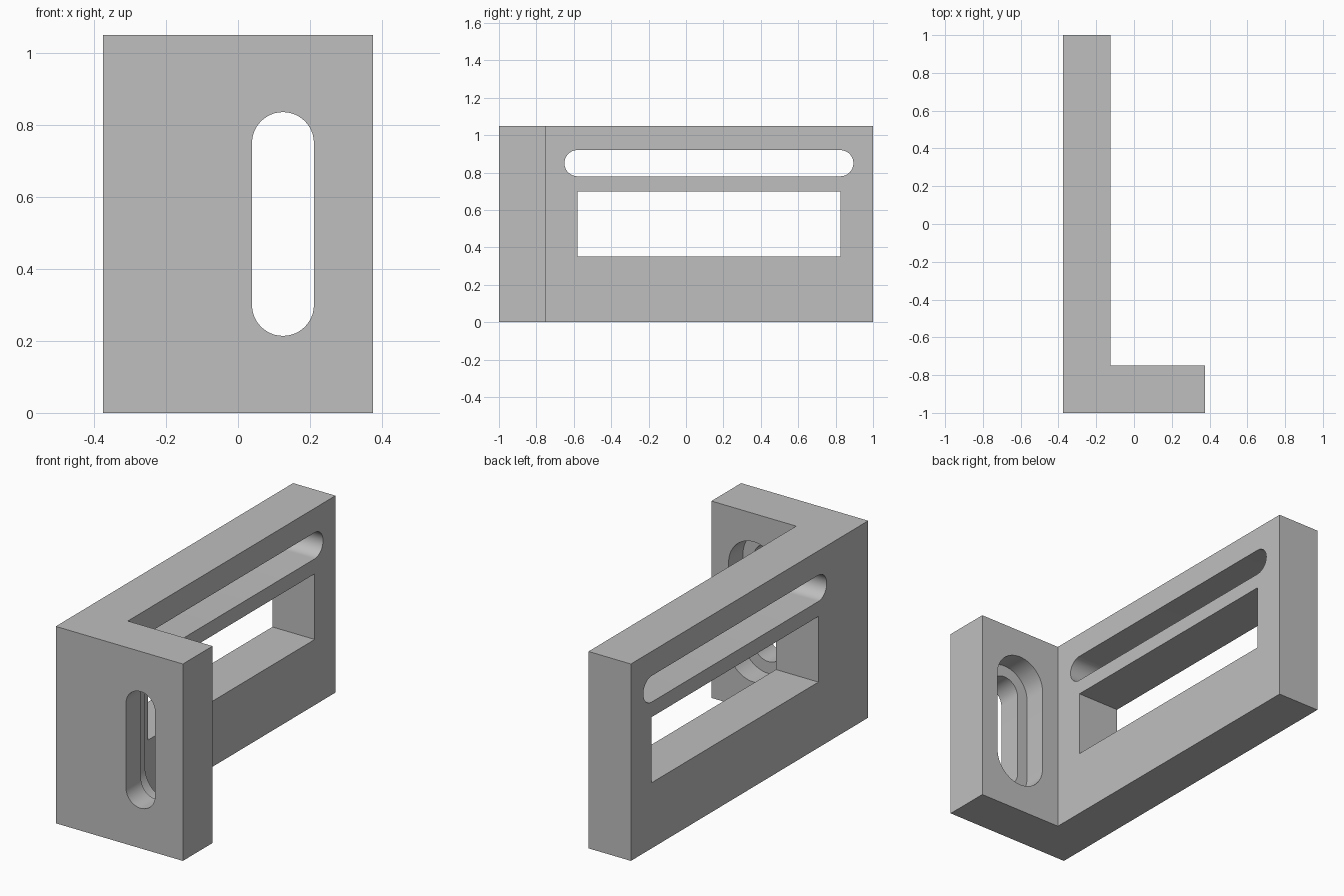
import bpy
import bmesh
from math import cos, sin, pi, radians
from mathutils import Vector

cube = bpy.data.objects.get("Cube")
if cube:
    bpy.data.objects.remove(cube, do_unlink=True)

HEIGHT = 1.05

# Plain grey metal
grey = bpy.data.materials.new("light_grey")
grey.use_nodes = True
colour = (0.52, 0.52, 0.52, 1)
grey.diffuse_color = colour
grey.node_tree.nodes["Principled BSDF"].inputs["Base Color"].default_value = colour


def prism(name, points, to_world, start, end):
    """Extrude a flat outline between two depths; to_world maps (u, v, depth)."""
    bm = bmesh.new()
    face = bm.faces.new([bm.verts.new(to_world(u, v, start)) for u, v in points])
    sweep = Vector(to_world(0, 0, end)) - Vector(to_world(0, 0, start))
    top = bmesh.ops.extrude_face_region(bm, geom=[face])["geom"]
    bmesh.ops.translate(bm, vec=sweep, verts=[g for g in top if isinstance(g, bmesh.types.BMVert)])
    bmesh.ops.recalc_face_normals(bm, faces=bm.faces)
    mesh = bpy.data.meshes.new(name)
    bm.to_mesh(mesh)
    bm.free()
    mesh.materials.append(grey)
    obj = bpy.data.objects.new(name, mesh)
    bpy.context.collection.objects.link(obj)
    return obj


def slot(a, b, radius, steps=24):
    """Round-ended outline around the line from a to b."""
    a, b = Vector(a), Vector(b)
    along = (b - a).normalized()
    across = Vector((-along.y, along.x))
    outline = []
    for centre, turn in ((b, -pi / 2), (a, pi / 2)):
        for i in range(steps + 1):
            t = turn + pi * i / steps
            outline.append(centre + radius * (cos(t) * along + sin(t) * across))
    return outline


def upward(u, v, d):
    return (u, v, d)


def along_x(u, v, d):
    return (d, u, v)


def along_y(u, v, d):
    return (u, d, v)


# L-shaped body: long wall with a short flange at the front
profile = [(-0.375, -1), (0.375, -1), (0.375, -0.75), (-0.125, -0.75), (-0.125, 1), (-0.375, 1)]
bracket = prism("angle_bracket", profile, upward, 0, HEIGHT)

# Openings in the wall, and the stepped slot in the flange
window = [(-0.58, 0.35), (0.825, 0.35), (0.825, 0.70), (-0.58, 0.70)]
flange_line = ((0.125, 0.30), (0.125, 0.75))
cutters = [
    prism("window_cutter", window, along_x, -0.5, 0),
    prism("wall_slot_cutter", slot((-0.58, 0.85), (0.825, 0.85), 0.07), along_x, -0.5, 0),
    prism("flange_slot_cutter", slot(*flange_line, 0.086), along_y, -1.1, -0.65),
    prism("flange_recess_cutter", slot(*flange_line, 0.149), along_y, -0.872, -0.65),
]

bpy.ops.object.select_all(action="DESELECT")
bpy.context.view_layer.objects.active = bracket
bracket.select_set(True)
for cutter in cutters:
    cutter.hide_render = True
    cut = bracket.modifiers.new(cutter.name, "BOOLEAN")
    cut.operation = "DIFFERENCE"
    cut.solver = "EXACT"
    cut.object = cutter
    bpy.ops.object.modifier_apply(modifier=cut.name)
    bpy.data.objects.remove(cutter, do_unlink=True)

bpy.ops.object.shade_smooth_by_angle(angle=radians(30))
